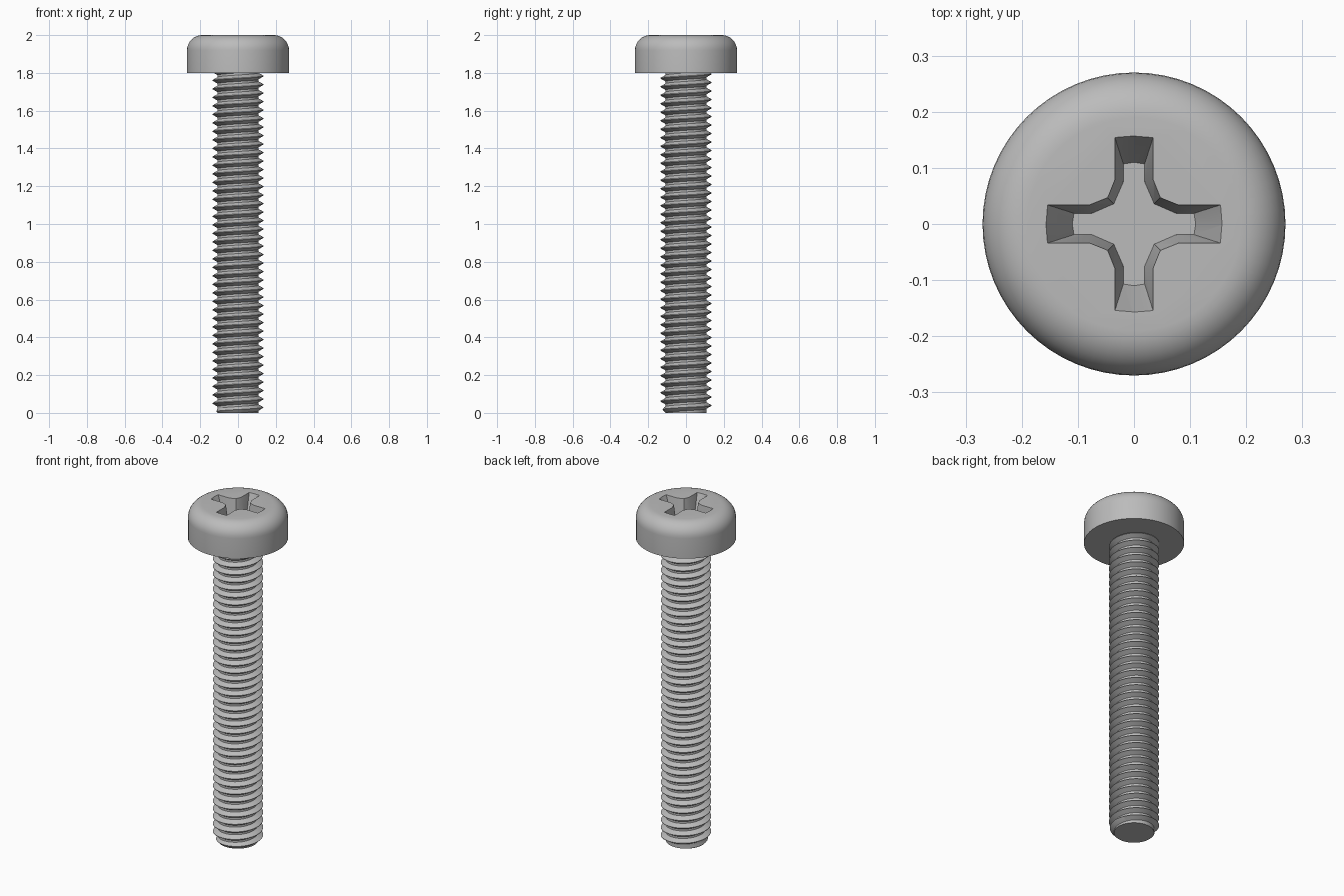
import bpy, bmesh, math
from mathutils import Vector

cube = bpy.data.objects.get("Cube")
if cube:
    bpy.data.objects.remove(cube, do_unlink=True)

SIDES = 64
HEAD_BASE, TOP = 1.8, 2.0
HEAD_R, FILLET = 0.27, 0.08
CREST, ROOT, PITCH = 0.135, 0.108, 0.045

steel = bpy.data.materials.new("grey steel")
steel.use_nodes = True
GREY = (0.5, 0.5, 0.5, 1)
steel.diffuse_color = GREY
steel.node_tree.nodes["Principled BSDF"].inputs["Base Color"].default_value = GREY


def finish(name, bm):
    bmesh.ops.recalc_face_normals(bm, faces=bm.faces)
    mesh = bpy.data.meshes.new(name)
    bm.to_mesh(mesh)
    bm.free()
    mesh.materials.append(steel)
    ob = bpy.data.objects.new(name, mesh)
    bpy.context.collection.objects.link(ob)
    return ob


def smooth(ob):
    bpy.ops.object.select_all(action='DESELECT')
    ob.select_set(True)
    bpy.context.view_layer.objects.active = ob
    bpy.ops.object.shade_smooth_by_angle(angle=math.radians(30))


def loft(bm, rings):
    """Skin a stack of equal closed rings and cap both ends."""
    rows = [[bm.verts.new(p) for p in ring] for ring in rings]
    for a, b in zip(rows, rows[1:]):
        for i in range(len(a)):
            j = (i + 1) % len(a)
            bm.faces.new((a[i], a[j], b[j], b[i]))
    bm.faces.new(rows[0][::-1])
    bm.faces.new(rows[-1])


def circle(r, z):
    turn = 2 * math.pi / SIDES
    return [(r * math.cos(i * turn), r * math.sin(i * turn), z) for i in range(SIDES)]


# Pan head: straight wall, rounded shoulder, flat top
rings = [circle(HEAD_R, HEAD_BASE)]
for i in range(9):
    a = i * math.pi / 16
    rings.append(circle(HEAD_R - FILLET + FILLET * math.cos(a),
                        TOP - FILLET + FILLET * math.sin(a)))
bm = bmesh.new()
loft(bm, rings)
head = finish("head", bm)


# Tapered cross recess, one arm repeated four times
def cross(reach, half, shoulder, corner, z):
    arm = [(shoulder, -half), (reach - 0.003, -half), (reach, 0),
           (reach - 0.003, half), (shoulder, half), (corner, corner)]
    pts = []
    for q in range(4):
        c, s = round(math.cos(q * math.pi / 2)), round(math.sin(q * math.pi / 2))
        pts += [(x * c - y * s, x * s + y * c, z) for x, y in arm]
    return pts


floor = cross(0.110, 0.019, 0.075, 0.036, TOP - 0.12)
rim = cross(0.157, 0.034, 0.079, 0.047, TOP)
above = [Vector(r) + (Vector(r) - Vector(f)) * 0.2 for f, r in zip(floor, rim)]
bm = bmesh.new()
loft(bm, [floor, above])
cutter = finish("recess_cutter", bm)
cutter.hide_render = True
cutter.hide_set(True)
cut = head.modifiers.new("recess", 'BOOLEAN')
cut.operation = 'DIFFERENCE'
cut.solver = 'EXACT'
cut.object = cutter
bpy.context.view_layer.objects.active = head
bpy.ops.object.modifier_apply(modifier=cut.name)
bpy.data.objects.remove(cutter, do_unlink=True)
smooth(head)

# Threaded shank: right-handed helix of a V profile
profile = [(ROOT, 0), (ROOT, 0.011), (CREST, 0.0265), (CREST, 0.0295), (ROOT, PITCH)]
bm = bmesh.new()
previous = None
for k in range(int((HEAD_BASE / PITCH + 3) * SIDES)):
    a = 2 * math.pi * k / SIDES
    lift = PITCH * (k / SIDES - 2)
    row = [bm.verts.new((r * math.cos(a), r * math.sin(a), z + lift)) for r, z in profile]
    if previous:
        for i in range(len(profile) - 1):
            bm.faces.new((previous[i], row[i], row[i + 1], previous[i + 1]))
    previous = row
bmesh.ops.remove_doubles(bm, verts=bm.verts, dist=0.0001)


def slice_at(z, below=False, above=False):
    bmesh.ops.bisect_plane(bm, geom=bm.verts[:] + bm.edges[:] + bm.faces[:],
                           plane_co=(0, 0, z), plane_no=(0, 0, 1),
                           clear_inner=below, clear_outer=above)


# Trim the ends flat and chamfer the tip
slice_at(0, below=True)
slice_at(HEAD_BASE, above=True)
slice_at(0.03)
for v in bm.verts:
    r = math.hypot(v.co.x, v.co.y)
    limit = ROOT + 0.9 * v.co.z
    if r > limit:
        v.co.x *= limit / r
        v.co.y *= limit / r
bmesh.ops.holes_fill(bm, edges=[e for e in bm.edges if e.is_boundary], sides=0)
smooth(finish("threaded_shank", bm))
